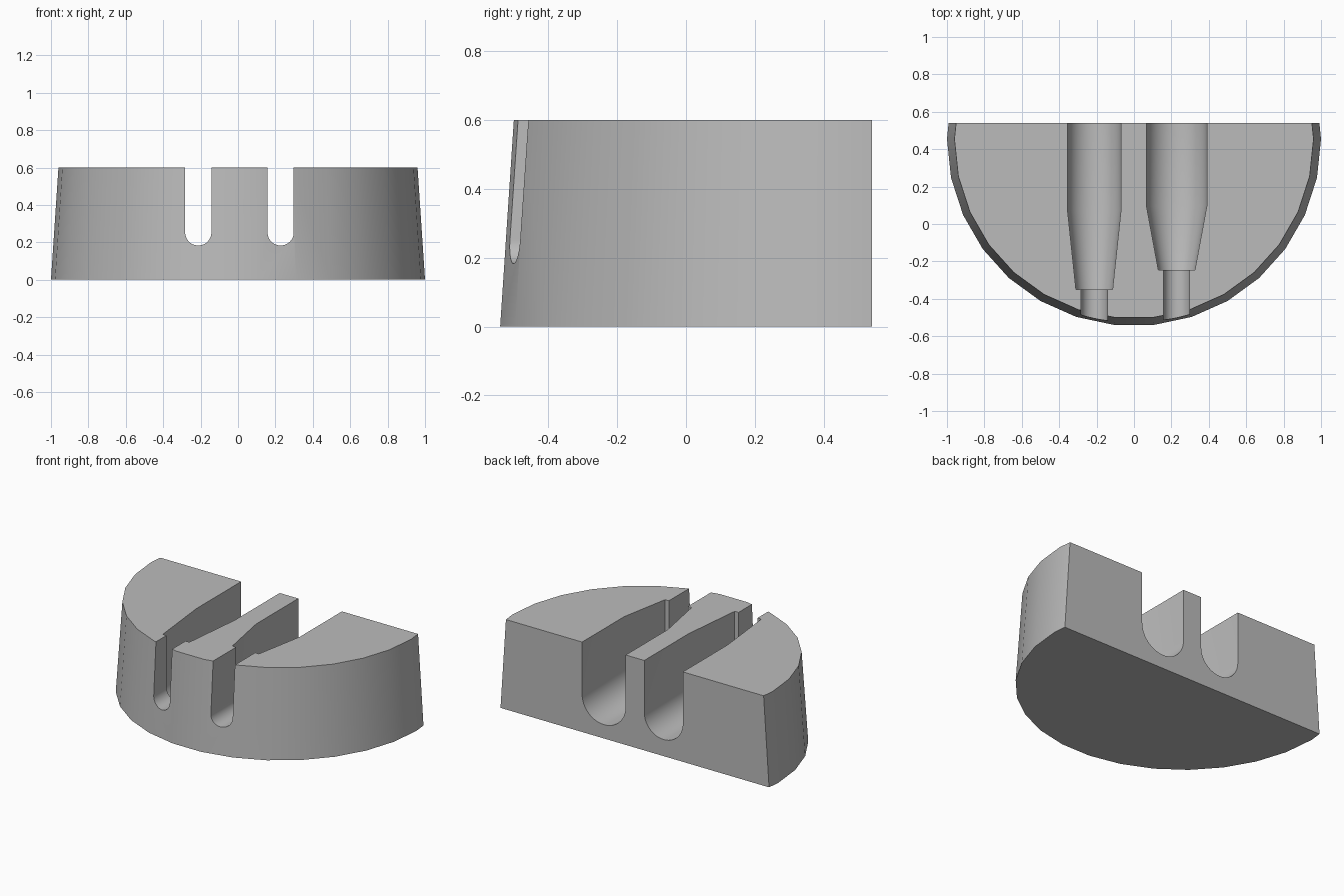
import bpy
import bmesh
from math import sin, cos, pi, radians

cube = bpy.data.objects.get("Cube")
if cube:
    bpy.data.objects.remove(cube, do_unlink=True)

HEIGHT = 0.6
BACK_Y = 0.54
CENTRE_Y = 0.4545
AXIS_Z = 0.253

grey = bpy.data.materials.new("plain grey")
grey.use_nodes = True
colour = (0.5, 0.5, 0.5, 1)
grey.diffuse_color = colour
grey.node_tree.nodes["Principled BSDF"].inputs["Base Color"].default_value = colour


def loft(bm, rings):
    """Skin a list of equal closed rings and cap both ends."""
    loops = [[bm.verts.new(p) for p in ring] for ring in rings]
    for a, b in zip(loops, loops[1:]):
        for i in range(len(a)):
            j = (i + 1) % len(a)
            bm.faces.new((a[i], a[j], b[j], b[i]))
    bm.faces.new(loops[0])
    bm.faces.new(loops[-1])
    bmesh.ops.recalc_face_normals(bm, faces=bm.faces)


def make_object(name, bm):
    mesh = bpy.data.meshes.new(name)
    bm.to_mesh(mesh)
    bm.free()
    mesh.materials.append(grey)
    obj = bpy.data.objects.new(name, mesh)
    bpy.context.collection.objects.link(obj)
    return obj


# Tapered round block, sliced flat at the back
def disc(radius, z, sides=30):
    return [(radius * cos(2 * pi * i / sides),
             CENTRE_Y + radius * sin(2 * pi * i / sides), z) for i in range(sides)]


bm = bmesh.new()
loft(bm, [disc(1, 0), disc(0.96, HEIGHT)])
cut = bmesh.ops.bisect_plane(bm, geom=bm.verts[:] + bm.edges[:] + bm.faces[:],
                             plane_co=(0, BACK_Y, 0), plane_no=(0, 1, 0),
                             clear_outer=True)
edges = [e for e in cut["geom_cut"] if isinstance(e, bmesh.types.BMEdge)]
bmesh.ops.contextual_create(bm, geom=edges)
bmesh.ops.recalc_face_normals(bm, faces=bm.faces)
block = make_object("slotted_block", bm)


# Open-topped U section: round floor, upright walls
def u_section(x, y, r, steps=24):
    arc = [(x - r * cos(pi * i / steps), y, AXIS_Z - r * sin(pi * i / steps))
           for i in range(steps + 1)]
    return arc + [(x + r, y, HEIGHT + 0.2), (x - r, y, HEIGHT + 0.2)]


# Each channel: wide at the back, tapering, then a step down to a narrow neck
def channel(name, x, wide, bend_y, narrow, step_y, neck=0.07):
    stations = [(BACK_Y + 0.1, wide), (bend_y, wide), (step_y, narrow),
                (step_y, neck), (-0.7, neck)]
    bm = bmesh.new()
    loft(bm, [u_section(x, y, r) for y, r in stations])
    cutter = make_object(name, bm)
    cutter.hide_render = True
    return cutter


cutters = [channel("right_channel_cutter", -0.2125, 0.1425, 0.07, 0.098, -0.35),
           channel("left_channel_cutter", 0.228, 0.161, 0.095, 0.098, -0.245)]

bpy.context.view_layer.objects.active = block
block.select_set(True)
for cutter in cutters:
    mod = block.modifiers.new(cutter.name, "BOOLEAN")
    mod.operation = "DIFFERENCE"
    mod.solver = "EXACT"
    mod.object = cutter
    bpy.ops.object.modifier_apply(modifier=mod.name)
    bpy.data.objects.remove(cutter, do_unlink=True)

bpy.ops.object.select_all(action="DESELECT")
block.select_set(True)
bpy.ops.object.shade_smooth_by_angle(angle=radians(30))
